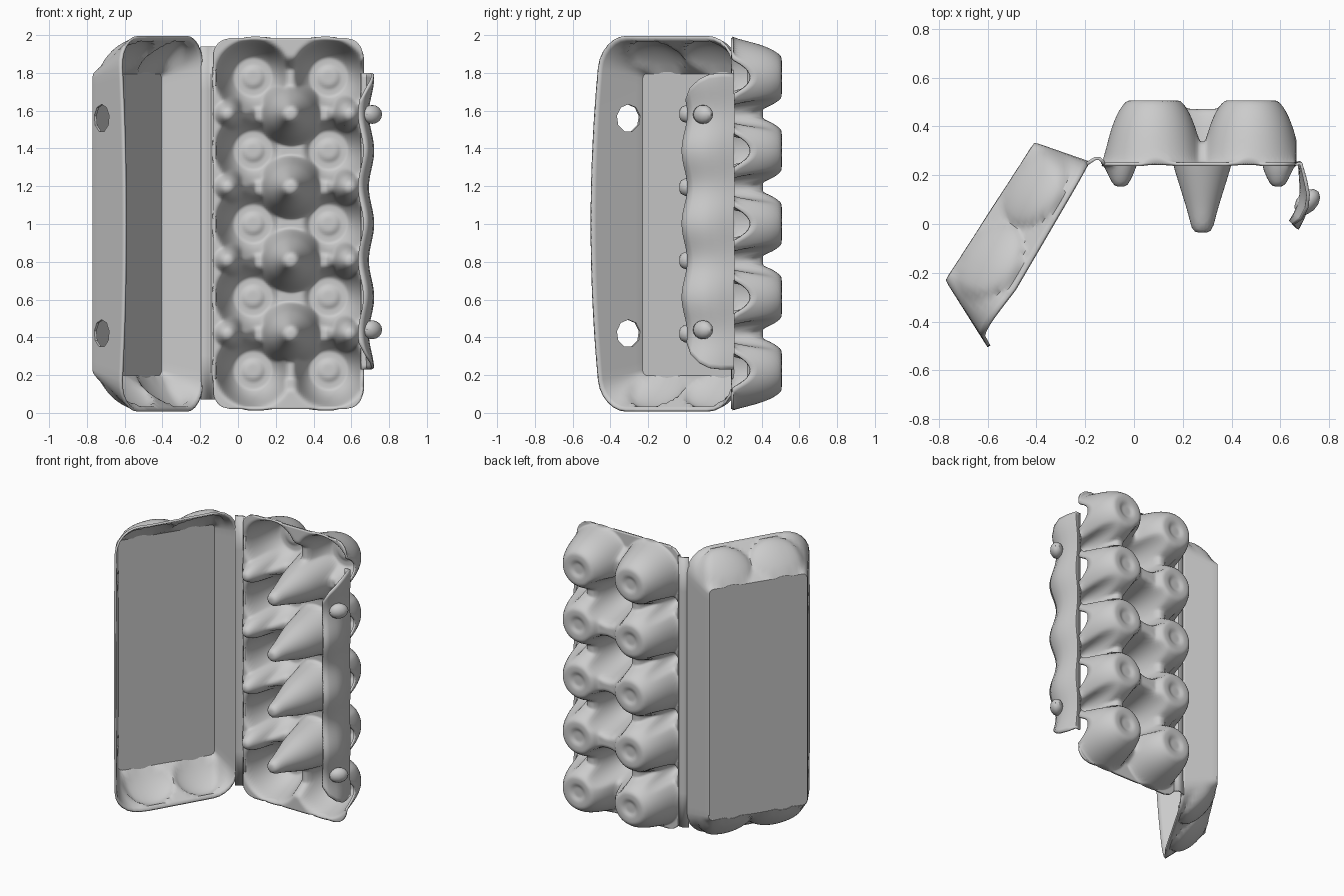
import bpy, bmesh, math
from mathutils import Vector

if "Cube" in bpy.data.objects:
    bpy.data.objects.remove(bpy.data.objects["Cube"])

CUP_X = (0.08, 0.48)
CUP_Z = [0.225 + 0.388 * i for i in range(5)]
GAP_Z = [0.419 + 0.388 * i for i in range(4)]


def lerp(a, b, t):
    return a + (b - a) * t


def curve(points, t):
    """Piecewise linear lookup on (t, value) pairs."""
    for (t0, a), (t1, b) in zip(points, points[1:]):
        if t <= t1:
            return lerp(a, b, max(0, (t - t0) / (t1 - t0)))
    return points[-1][1]


def finish(bm, name, thick=0.014, angle=35):
    bmesh.ops.recalc_face_normals(bm, faces=bm.faces)
    me = bpy.data.meshes.new(name)
    bm.to_mesh(me)
    bm.free()
    ob = bpy.data.objects.new(name, me)
    bpy.context.collection.objects.link(ob)
    if thick:
        mod = ob.modifiers.new("thickness", 'SOLIDIFY')
        mod.thickness = thick
        mod.offset = 0
    bpy.ops.object.select_all(action='DESELECT')
    ob.select_set(True)
    bpy.context.view_layer.objects.active = ob
    bpy.ops.object.shade_smooth_by_angle(angle=math.radians(angle))
    return ob


def sheet(nu, nv, fn, closed=False):
    """Grid of faces from fn(u, v), u and v in 0..1; closed wraps u."""
    bm = bmesh.new()
    cols = nu if closed else nu + 1
    rows = [[bm.verts.new(fn(i / nu, j / nv)) for i in range(cols)] for j in range(nv + 1)]
    for a, b in zip(rows, rows[1:]):
        for i in range(nu):
            k = (i + 1) % cols
            bm.faces.new((a[i], a[k], b[k], b[i]))
    return bm, rows


# Egg tray: one sheet whose depth comes from cups, saddles, posts and pegs
CUP = [(0, 0.487), (0.045, 0.487), (0.07, 0.512), (0.105, 0.505), (0.14, 0.455),
       (0.165, 0.395), (0.185, 0.32), (0.203, 0.245), (0.3, 0.245)]
POST = [(0, -0.03), (0.038, -0.025), (0.05, 0.04), (0.115, 0.25), (0.165, 0.5)]


def tray_depth(x, z):
    r = min(math.hypot(x - cx, z - cz) for cx in CUP_X for cz in CUP_Z)
    y = curve(CUP, r)
    # saddles joining neighbouring cups, shallower in the two end rows
    if CUP_X[0] < x < CUP_X[1]:
        row = min(CUP_Z, key=lambda cz: abs(z - cz))
        top = 0.33 if row in (CUP_Z[0], CUP_Z[-1]) else 0.465
        y = max(y, top - 1.6 * max(0, abs(z - row) - 0.05))
    if CUP_Z[0] < z < CUP_Z[-1]:
        dx = min(abs(x - 0.115), abs(x - 0.445))
        y = max(y, 0.4 - 1.8 * max(0, dx - 0.03))
    # tall centre posts and short side pegs
    for gz in GAP_Z:
        y = min(y, curve(POST, math.hypot(x - 0.28, z - gz)))
        for px in (-0.055, 0.59):
            s = math.hypot(x - px, z - gz)
            y = min(y, 0.16 + 2.2 * max(0, s - 0.025) + 6 * max(0, s - 0.06))
    return y


def tray_point(u, v):
    z = lerp(0.02, 1.985, v)
    edge = min(z - 0.02, 1.985 - z)
    inset = 0.09 - math.sqrt(max(0, 0.09 ** 2 - (0.09 - edge) ** 2)) if edge < 0.09 else 0
    x = lerp(-0.13 + inset, 0.66 - inset, u)
    return x, tray_depth(x, z), z


bm, _ = sheet(72, 180, tray_point)
inner = [v for v in bm.verts if not v.is_boundary]
for _ in range(2):
    bmesh.ops.smooth_vert(bm, verts=inner, factor=0.5, use_axis_x=True, use_axis_y=True, use_axis_z=True)
finish(bm, "egg_tray", angle=50)

# Hinge strip between tray and lid
HINGE = [(-0.12, 0.245), (-0.14, 0.268), (-0.16, 0.268), (-0.195, 0.245)]
bm, _ = sheet(3, 8, lambda u, v: (*HINGE[round(u * 3)], lerp(0.07, 1.94, v)))
finish(bm, "hinge")

# Locking flap on the free side of the tray
FLAP = [(0.65, 0.245), (0.68, 0.25), (0.692, 0.19), (0.7, 0.13),
        (0.695, 0.08), (0.675, 0.03), (0.655, -0.005)]


def flap_point(u, v):
    x, y = FLAP[round(u * 6)]
    cut = 0.14 * max(0, u - 0.35) ** 2 / 0.42
    z = lerp(0.23 + cut, 1.8 - cut, v)
    wave = math.cos((z - CUP_Z[0]) / 0.388 * math.tau)
    return x + 0.014 * wave * min(1, u * 2), y - 0.015 * wave * u, z


bm, _ = sheet(6, 64, flap_point)
finish(bm, "lock_flap")

# Hooks that snap into the lid holes
for i, z in enumerate((0.44, 1.58)):
    bm = bmesh.new()
    bmesh.ops.create_uvsphere(bm, u_segments=12, v_segments=8, radius=1)
    for v in bm.verts:
        x, y, h = v.co
        v.co = (0.71 + 0.053 * x, 0.09 + 0.05 * y + 0.02 * x, z + 0.05 * h)
    finish(bm, f"lock_hook_{i + 1}", 0)

# Lid: loft from the rounded rim to the smaller flat panel, in hinge-side axes
ORIGIN = Vector((-0.185, 0.25, 0))
ALONG = Vector((-0.504, -0.864, 0))
OUT = Vector((-0.864, 0.504, 0))
SIDE, END, CORNER = 36, 40, 6
LOOP = 2 * (SIDE + END) + 4 * CORNER


def rounded_rect(u0, u1, z0, z1, r):
    pts = []
    corners = [(u1 - r, z0 + r, -90), (u1 - r, z1 - r, 0), (u0 + r, z1 - r, 90), (u0 + r, z0 + r, 180)]
    for c, (cu, cz, a0) in enumerate(corners):
        for k in range(CORNER + 1):
            a = math.radians(a0 + 90 * k / CORNER)
            pts.append((cu + r * math.cos(a), cz + r * math.sin(a)))
        nu, nz, na = corners[(c + 1) % 4]
        b = math.radians(na)
        end = (nu + r * math.cos(b), nz + r * math.sin(b))
        n = SIDE if c % 2 == 0 else END
        last = pts[-1]
        pts += [(lerp(last[0], end[0], k / n), lerp(last[1], end[1], k / n)) for k in range(1, n)]
    return pts


RIM = rounded_rect(0.0, 0.825, 0.012, 1.99, 0.16)
PANEL = rounded_rect(0.045, 0.707, 0.2, 1.8, 0.03)
ROWS = 12


def lid_point(s, t):
    i = round(s * LOOP)
    (ru, rz), (pu, pz) = RIM[i], PANEL[i]
    u, z = lerp(ru, pu, t), lerp(rz, pz, t)
    # rim dips in the middle of the front edge
    bow = max(0, (ru - 0.6) / 0.225) * (1 - ((rz - 1) / 0.95) ** 2)
    n = lerp(0.025 * max(0, ru - 0.6) / 0.225 - 0.05 * bow, 0.228 + 0.045 * pu, t)
    u += 0.03 * bow * (1 - t)
    # egg-shaped bulges on both end walls
    if abs(rz - 1) > 0.85:
        dome = max(max(0, 1 - ((u - c) / 0.17) ** 2 - ((t - 0.56) / 0.46) ** 2) for c in (0.2, 0.55))
        z += math.copysign(0.062 * dome ** 0.7 * min(1, (abs(rz - 1) - 0.85) * 8), rz - 1)
    return ORIGIN + ALONG * u + OUT * n + Vector((0, 0, z))


bm, rows = sheet(LOOP, ROWS, lid_point, True)
panel = bm.faces.new(rows[-1])
bmesh.ops.inset_region(bm, faces=[panel], thickness=0.012)
lid = finish(bm, "lid", angle=28)

# Lock holes cut through the front wall
wall_normal = Vector((-0.846, -0.533, 0))
for z in (0.42, 1.56):
    bpy.ops.mesh.primitive_cylinder_add(vertices=9, radius=0.074, depth=0.14, location=(-0.714, -0.307, z),
                                        rotation=wall_normal.to_track_quat('Z', 'Y').to_euler())
    cutter = bpy.context.object
    cutter.hide_render = True
    cut = lid.modifiers.new("lock_hole", 'BOOLEAN')
    cut.operation, cut.object, cut.solver = 'DIFFERENCE', cutter, 'EXACT'
    bpy.context.view_layer.objects.active = lid
    for m in [m.name for m in lid.modifiers]:
        bpy.ops.object.modifier_apply(modifier=m)
    bpy.data.objects.remove(cutter)
